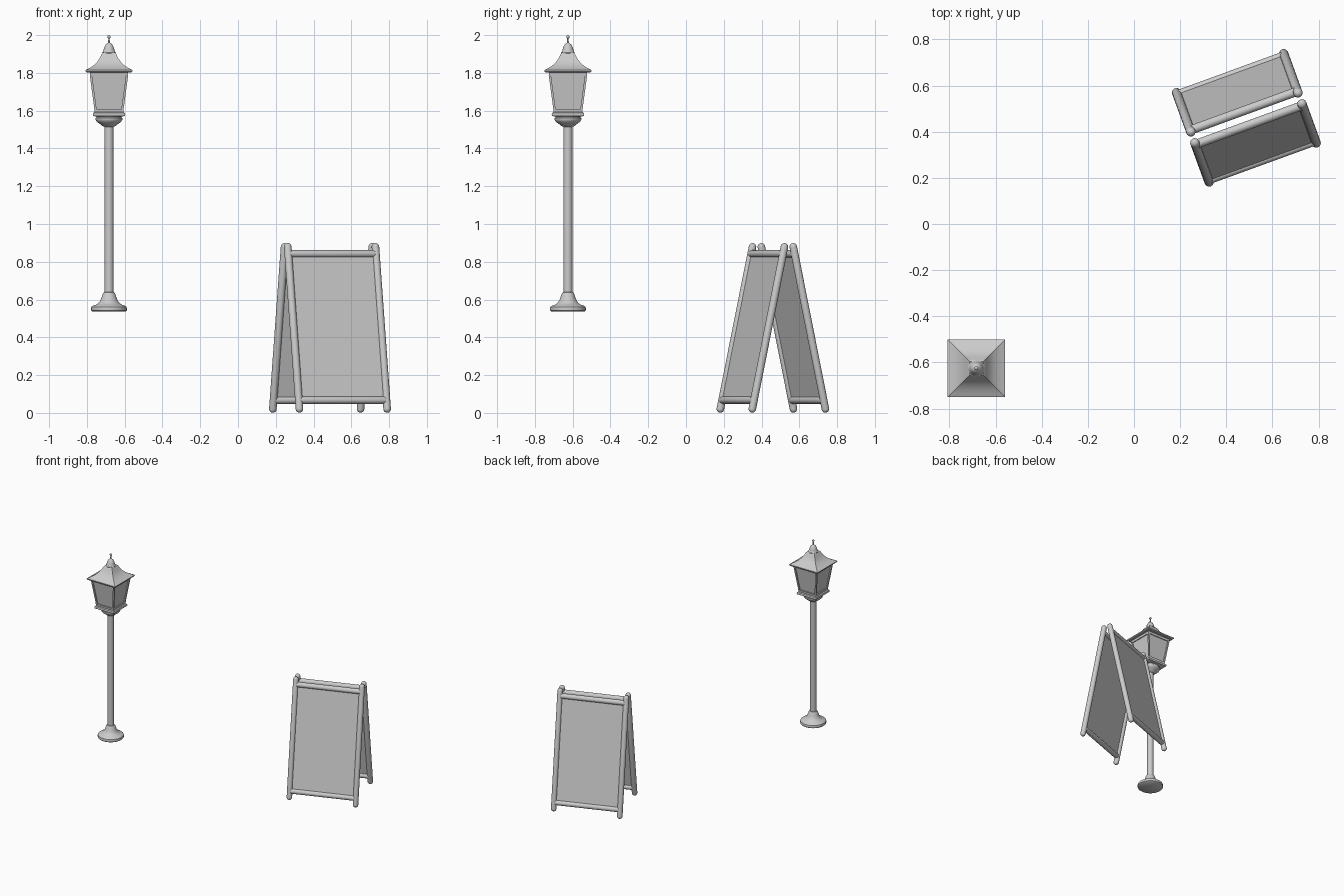
import bpy, bmesh, math
from mathutils import Vector, Matrix

if "Cube" in bpy.data.objects:
    bpy.data.objects.remove(bpy.data.objects["Cube"])


def finish(name, bm, angle=30):
    bmesh.ops.recalc_face_normals(bm, faces=bm.faces)
    me = bpy.data.meshes.new(name)
    bm.to_mesh(me)
    bm.free()
    me.polygons.foreach_set("use_smooth", [True] * len(me.polygons))
    me.set_sharp_from_angle(angle=math.radians(angle))
    ob = bpy.data.objects.new(name, me)
    bpy.context.collection.objects.link(ob)
    return ob


def turned(name, profile, sides=32, matrix=Matrix(), angle=30):
    """Stack (half width, z) rings; 4 sides gives an axis-aligned square."""
    bm = bmesh.new()
    k, a0 = (math.sqrt(2), math.pi / 4) if sides == 4 else (1, 0)
    rings = []
    for r, z in profile:
        rings.append([bm.verts.new((r * k * math.cos(a0 + 2 * math.pi * i / sides),
                                    r * k * math.sin(a0 + 2 * math.pi * i / sides), z))
                      for i in range(sides)])
    for a, b in zip(rings, rings[1:]):
        for i in range(sides):
            j = (i + 1) % sides
            bm.faces.new((a[i], a[j], b[j], b[i]))
    bm.faces.new(rings[0][::-1])
    bm.faces.new(rings[-1])
    bm.transform(matrix)
    return finish(name, bm, angle)


def between(a, b):
    a, b = Vector(a), Vector(b)
    rot = (b - a).to_track_quat('Z', 'Y').to_matrix().to_4x4()
    return Matrix.Translation(a) @ rot, (b - a).length


def rod(name, a, b, r, base=Matrix(), sides=20):
    """Round bar with hemispherical ends centred on a and b."""
    m, length = between(a, b)
    steps = [math.radians(d) for d in (2, 20, 40, 60, 75, 90)]
    cap = [(r * math.sin(t), -r * math.cos(t)) for t in steps]
    prof = cap + [(x, length - z) for x, z in reversed(cap)]
    return turned(name, prof, sides, base @ m, 40)


# ---------- street lamp ----------
L = Matrix.Translation((-0.683, -0.625, 0))

turned("lamp_foot", [(.088, .537), (.094, .542), (.095, .552), (.093, .561), (.085, .567),
                     (.07, .572), (.056, .581), (.046, .595), (.039, .612), (.034, .628),
                     (.028, .638), (.022, .64)], 32, L, 40)
turned("lamp_pole", [(.0235, .63), (.0235, 1.53)], 24, L)
turned("lamp_collar", [(.022, 1.514), (.034, 1.518), (.042, 1.526), (.056, 1.535),
                       (.066, 1.544), (.071, 1.553), (.071, 1.561), (.066, 1.566),
                       (.066, 1.576)], 32, L, 40)
turned("lantern_base", [(.076, 1.57), (.084, 1.573), (.086, 1.579), (.084, 1.588),
                        (.078, 1.592)], 4, L)
turned("lantern_bottom_frame", [(.075, 1.59), (.078, 1.609)], 4, L)
turned("lantern_glass", [(.068, 1.6), (.094, 1.795)], 4, L)
turned("lantern_top_frame", [(.0995, 1.785), (.102, 1.805)], 4, L)

# slanted corner posts
for sx in (-1, 1):
    for sy in (-1, 1):
        bm = bmesh.new()
        ends = []
        for h, z in ((.071, 1.605), (.096, 1.79)):
            ends.append([bm.verts.new((sx * h + dx * .006, sy * h + dy * .006, z))
                         for dx, dy in ((-1, -1), (1, -1), (1, 1), (-1, 1))])
        for i in range(4):
            j = (i + 1) % 4
            bm.faces.new((ends[0][i], ends[0][j], ends[1][j], ends[1][i]))
        bm.faces.new(ends[0][::-1])
        bm.faces.new(ends[1])
        bm.transform(L)
        finish("lantern_corner_post", bm)

turned("lantern_roof", [(.118, 1.802), (.124, 1.807), (.125, 1.815), (.108, 1.823), (.091, 1.833),
                        (.075, 1.845), (.061, 1.86), (.048, 1.879), (.038, 1.9),
                        (.03, 1.908)], 4, L)
turned("roof_cap", [(.03, 1.895), (.035, 1.899), (.036, 1.907), (.031, 1.913), (.029, 1.922),
                    (.025, 1.936), (.018, 1.949), (.01, 1.956), (.005, 1.96)], 24, L, 40)
turned("finial_spike", [(.005, 1.95), (.0035, 1.985)], 12, L)
rod("finial_ball", (0, 0, 1.9905), (0, 0, 1.9915), .0085, L, 16)

# ---------- folding pavement sign ----------
S = Matrix.Translation((.487, .46, 0)) @ Matrix.Rotation(math.radians(20), 4, 'Z')
HALF, R = .247, .02
TOP, BOTTOM = (.025, .879), (.206, .021)   # (distance from hinge line, z)


def leaf(side, label):
    def at(u, z):
        t = (z - BOTTOM[1]) / (TOP[1] - BOTTOM[1])
        return Vector((u, side * (BOTTOM[0] + (TOP[0] - BOTTOM[0]) * t), z))

    # uprights and cross rails
    for s in (-1, 1):
        rod(label + "_upright", at(s * HALF, BOTTOM[1]), at(s * HALF, TOP[1]), R, S)
    for z in (.067, .842):
        rod(label + "_rail", at(-HALF + .01, z), at(HALF - .01, z), R * .97, S)

    # board between the bars
    n = (at(0, 1) - at(0, 0)).cross(Vector((1, 0, 0))).normalized() * .006
    bm = bmesh.new()
    corners = [at(-HALF, .067), at(HALF, .067), at(HALF, .842), at(-HALF, .842)]
    f = [bm.verts.new(c + n) for c in corners]
    b = [bm.verts.new(c - n) for c in corners]
    bm.faces.new(f)
    bm.faces.new(b[::-1])
    for i in range(4):
        j = (i + 1) % 4
        bm.faces.new((f[i], b[i], b[j], f[j]))
    bm.transform(S)
    finish(label + "_board", bm)


leaf(-1, "front_leaf")
leaf(1, "back_leaf")
